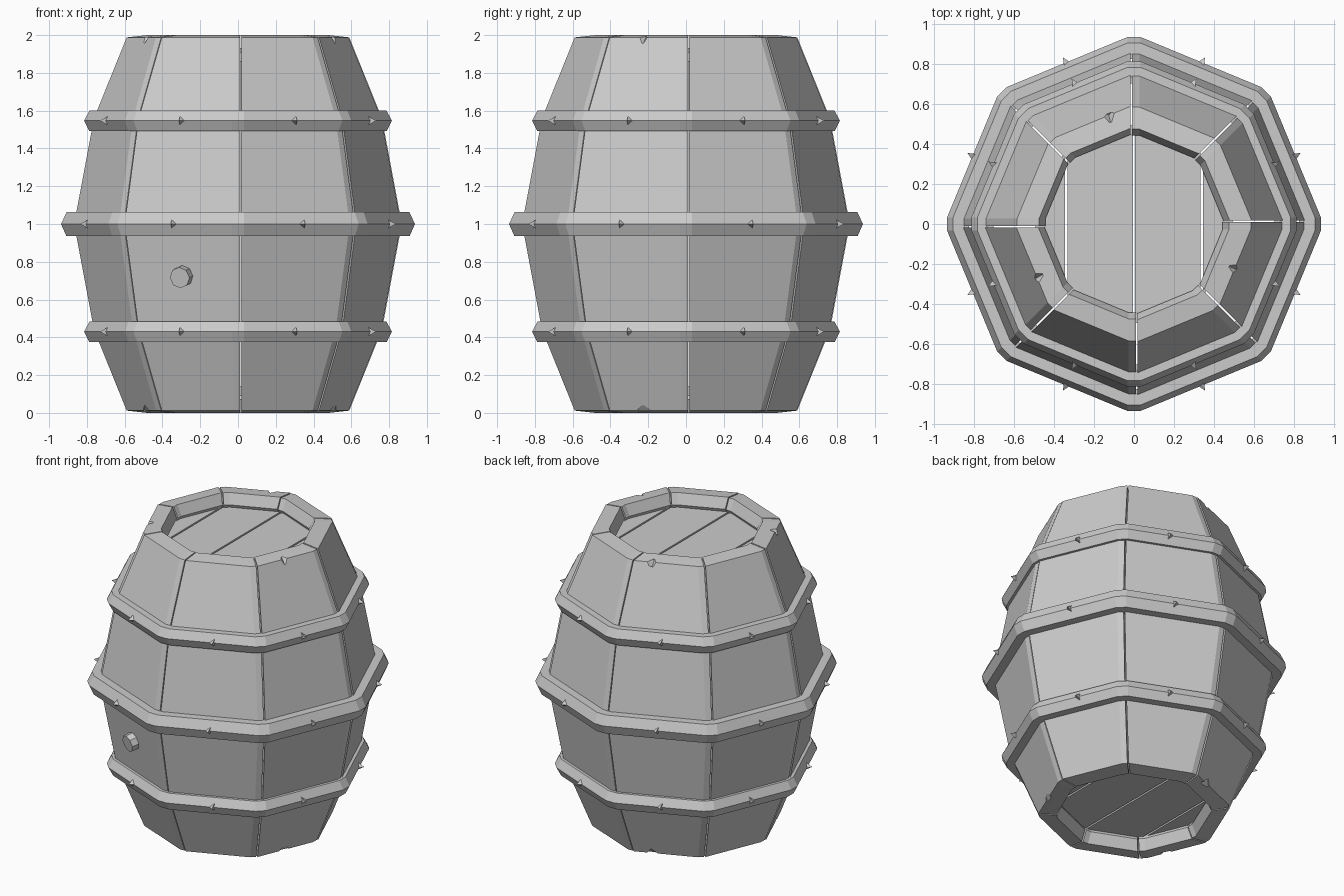
import bpy, bmesh
from math import pi, cos, sin, radians
from mathutils import Vector, Matrix

if "Cube" in bpy.data.objects:
    bpy.data.objects.remove(bpy.data.objects["Cube"])

STEP = pi / 4
APO = cos(pi / 8)


def make_object(name, bm):
    bmesh.ops.remove_doubles(bm, verts=bm.verts[:], dist=0.0001)
    bmesh.ops.recalc_face_normals(bm, faces=bm.faces[:])
    mesh = bpy.data.meshes.new(name)
    bm.to_mesh(mesh)
    bm.free()
    obj = bpy.data.objects.new(name, mesh)
    bpy.context.scene.collection.objects.link(obj)
    return obj


def polar(r, a, z=0.0):
    return Vector((r * cos(a), r * sin(a), z))


def loft(bm, rings, closed):
    # join equal closed loops with quads, capping the ends if open
    loops = [[bm.verts.new(p) for p in ring] for ring in rings]
    n = len(loops[0])
    pairs = list(zip(loops, loops[1:]))
    if closed:
        pairs.append((loops[-1], loops[0]))
    for a, b in pairs:
        for i in range(n):
            j = (i + 1) % n
            bm.faces.new((a[i], a[j], b[j], b[i]))
    if not closed:
        bm.faces.new(loops[0])
        bm.faces.new(loops[-1][::-1])


# Staves: bulging board profile (corner radius, z), chamfered along one edge
stave_profile = [(.597, .012), (.77, .44), (.875, 1), (.77, 1.56), (.597, 1.988),
                 (.487, 2), (.455, 1.93), (.64, 1.56), (.745, 1), (.64, .44),
                 (.455, .07), (.487, 0)]
staves = []
for k in range(8):
    a, b = k * STEP, (k + 1) * STEP
    t = (polar(1, b) - polar(1, a)).normalized()
    u = polar(1, b + pi / 2)
    start = [polar(r, a, z) + t * .02 for r, z in stave_profile]
    edge = [polar(r, b, z) - t * .03 for r, z in stave_profile]
    end = [p + u * .038 for p in edge]
    bm = bmesh.new()
    loft(bm, [start, edge, end], False)
    staves.append(make_object(f"stave_{k + 1}", bm))

# Worn nicks cut into the rims
for k, deg in ((2, 103), (4, 209), (7, 336)):
    bm = bmesh.new()
    for z in (0, 2):
        place = Matrix.Translation(polar(.565, radians(deg), z)) @ Matrix.Rotation(radians(deg), 4, 'Z')
        bmesh.ops.create_cube(bm, size=.055, matrix=place @ Matrix.Rotation(.7, 4, 'Y') @ Matrix.Rotation(pi / 4, 4, 'X'))
    cutter = make_object("nick_cutter", bm)
    cutter.hide_render = True
    mod = staves[k].modifiers.new("nicks", 'BOOLEAN')
    mod.operation, mod.object, mod.solver = 'DIFFERENCE', cutter, 'EXACT'
    bpy.context.view_layer.objects.active = staves[k]
    bpy.ops.object.modifier_apply(modifier=mod.name)
    bpy.data.objects.remove(cutter)

# Lids: octagonal discs split into four planks
for name, z0 in (("bottom", .09), ("top", 1.86)):
    for i, (x0, x1) in enumerate(((-.6, -.34), (-.34, 0), (0, .34), (.34, .6))):
        bm = bmesh.new()
        loft(bm, [[polar(.5, k * STEP, z) for k in range(8)] for z in (z0, z0 + .05)], False)
        for x, side in ((x0 + .006, -1), (x1 - .006, 1)):
            geom = bm.verts[:] + bm.edges[:] + bm.faces[:]
            cut = bmesh.ops.bisect_plane(bm, geom=geom, plane_co=(x, 0, 0),
                                         plane_no=(side, 0, 0), clear_outer=True)
            edges = [e for e in cut["geom_cut"] if isinstance(e, bmesh.types.BMEdge)]
            if edges:
                bmesh.ops.edgeloop_fill(bm, edges=edges)
        make_object(f"{name}_lid_plank_{i + 1}", bm)

# Hoops: ridged bands with clipped corners, plus one pointed rivet per side
for name, z, r, h in (("lower", .43, .815, .055), ("middle", 1, .937, .063), ("upper", 1.547, .815, .055)):
    section = [(r - .03, h), (r, 0), (r - .028, -h), (r - .11, -h), (r - .11, h)]
    rings = []
    for k in range(8):
        for s in (-1, 1):
            direction = polar(1, k * STEP)
            tangent = polar(1, k * STEP + pi / 2)
            rings.append([direction * q + tangent * (.033 * s) + Vector((0, 0, z + dz))
                          for q, dz in section])
    bm = bmesh.new()
    loft(bm, rings, True)
    make_object(f"{name}_hoop", bm)

    bm = bmesh.new()
    face_r = r * APO + .012
    for k in range(8):
        ang = (k + .5) * STEP
        out, side = polar(1, ang), polar(1, ang + pi / 2)
        point = -1 if k % 2 == 0 else 1
        c = out * (face_r - .03) + Vector((0, 0, z))
        base = [c + side * (.03 * point), c - side * .025 * point + Vector((0, 0, .034)),
                c - side * .025 * point - Vector((0, 0, .034))]
        vs = [bm.verts.new(p) for p in base]
        tip = bm.verts.new(c + out * .06 - side * .01 * point)
        bm.faces.new(vs)
        for i in range(3):
            bm.faces.new((vs[i], vs[(i + 1) % 3], tip))
    make_object(f"{name}_hoop_rivets", bm)

# Bung plug on the front left stave
ang = 5.5 * STEP
axis = Vector((cos(ang), sin(ang), -.19)).normalized()
bm = bmesh.new()
bmesh.ops.create_cone(bm, cap_ends=True, segments=8, radius1=.058, radius2=.056, depth=.1,
                      matrix=Matrix.Translation(polar(.758, ang, .725)) @ axis.to_track_quat('Z', 'Y').to_matrix().to_4x4())
make_object("bung_plug", bm)
